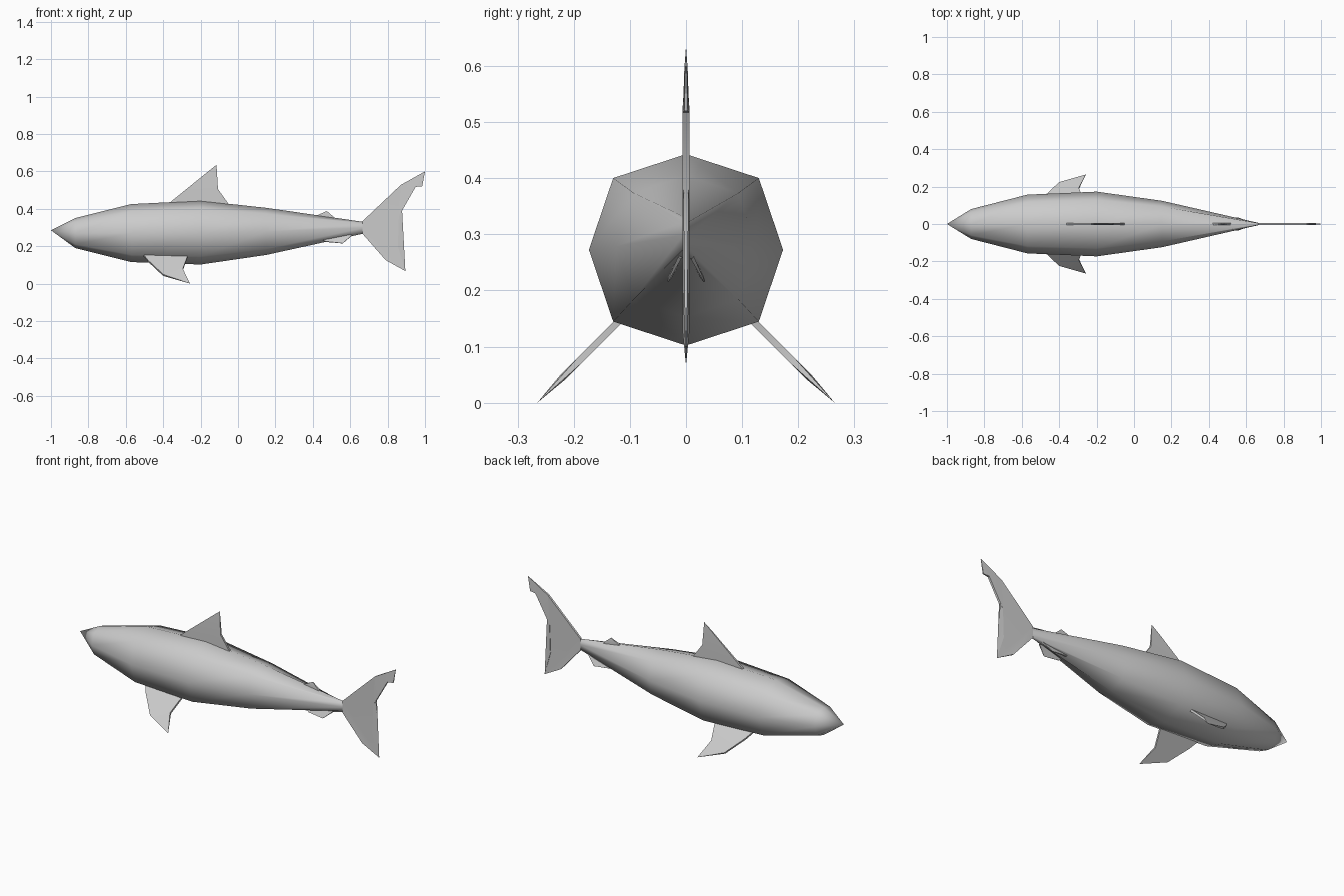
import bpy, bmesh, math

if "Cube" in bpy.data.objects:
    bpy.data.objects.remove(bpy.data.objects["Cube"])


def finish(name, bm, angle):
    bmesh.ops.remove_doubles(bm, verts=bm.verts, dist=0.0005)
    bmesh.ops.recalc_face_normals(bm, faces=bm.faces)
    me = bpy.data.meshes.new(name)
    bm.to_mesh(me)
    bm.free()
    ob = bpy.data.objects.new(name, me)
    bpy.context.collection.objects.link(ob)
    bpy.ops.object.select_all(action='DESELECT')
    ob.select_set(True)
    bpy.context.view_layer.objects.active = ob
    bpy.ops.object.shade_smooth_by_angle(angle=math.radians(angle))
    return ob


def fin(name, outline, place):
    """Thin plate from (x, z, half thickness) points, placed by place(x, z, t)."""
    bm = bmesh.new()
    a = [bm.verts.new(place(x, z, -t)) for x, z, t in outline]
    b = [bm.verts.new(place(x, z, t)) for x, z, t in outline]
    n = len(outline)
    caps = [bm.faces.new(a), bm.faces.new(b[::-1])]
    for i in range(n):
        j = (i + 1) % n
        bm.faces.new((a[i], b[i], b[j], a[j]))
    bmesh.ops.triangulate(bm, faces=caps)
    return finish(name, bm, 40)


def upright(x, z, t):
    return (x, t, z)


# Body: eight-sided rings (x, bottom z, top z, half width) behind a pointed nose
stations = [(-0.87, 0.19, 0.35, 0.08), (-0.57, 0.115, 0.425, 0.157),
            (-0.20, 0.102, 0.443, 0.173), (0.15, 0.153, 0.405, 0.124),
            (0.67, 0.267, 0.33, 0.005)]
octagon = [(0, 1), (.75, .75), (1, 0), (.75, -.75),
           (0, -1), (-.75, -.75), (-1, 0), (-.75, .75)]
bm = bmesh.new()
rings = []
for x, lo, hi, w in stations:
    rings.append([bm.verts.new((x, w * u, (lo + hi) / 2 + (hi - lo) / 2 * v))
                  for u, v in octagon])
nose = bm.verts.new((-1, 0, 0.285))
for i in range(8):
    j = (i + 1) % 8
    bm.faces.new((nose, rings[0][i], rings[0][j]))
    for r, s in zip(rings, rings[1:]):
        bm.faces.new((r[i], s[i], s[j], r[j]))
bm.faces.new(rings[-1])
finish("body", bm, 60)

# Upright fins on the centre line
T = 0.006
fin("dorsal_fin", [(-0.37, 0.42, T), (-0.36, 0.437, T), (-0.165, 0.595, 0.003),
                   (-0.115, 0.635, 0), (-0.107, 0.505, T), (-0.05, 0.425, T),
                   (-0.05, 0.40, T)], upright)
fin("rear_dorsal_fin", [(0.40, 0.35, T), (0.43, 0.368, T), (0.475, 0.388, 0.001),
                        (0.51, 0.358, T), (0.53, 0.33, T)], upright)
fin("tail_fin", [(0.665, 0.333, T), (0.87, 0.527, T), (1.0, 0.60, 0.001),
                 (0.985, 0.52, 0.003), (0.95, 0.517, T), (0.86, 0.36, T),
                 (0.855, 0.20, T), (0.895, 0.067, 0), (0.79, 0.125, T),
                 (0.665, 0.267, T)], upright)

# Paired fins, splayed to each side
for side, s in (("left", -1), ("right", 1)):
    fin(side + "_pectoral_fin",
        [(-0.51, 0.157, T), (-0.48, 0.12, T), (-0.40, 0.045, T), (-0.257, 0.0, 0),
         (-0.295, 0.075, T), (-0.265, 0.157, T)],
        lambda x, z, t: (x, s * (0.265 - z + t * 0.7), z + t * 0.7))
    fin(side + "_pelvic_fin",
        [(0.42, 0.25, 0.003), (0.47, 0.224, 0.003), (0.56, 0.215, 0.001),
         (0.61, 0.258, 0.003), (0.55, 0.27, 0.003)],
        lambda x, z, t: (x, s * (0.033 - (z - 0.215) * 0.5 + t), z + t * 0.5))
